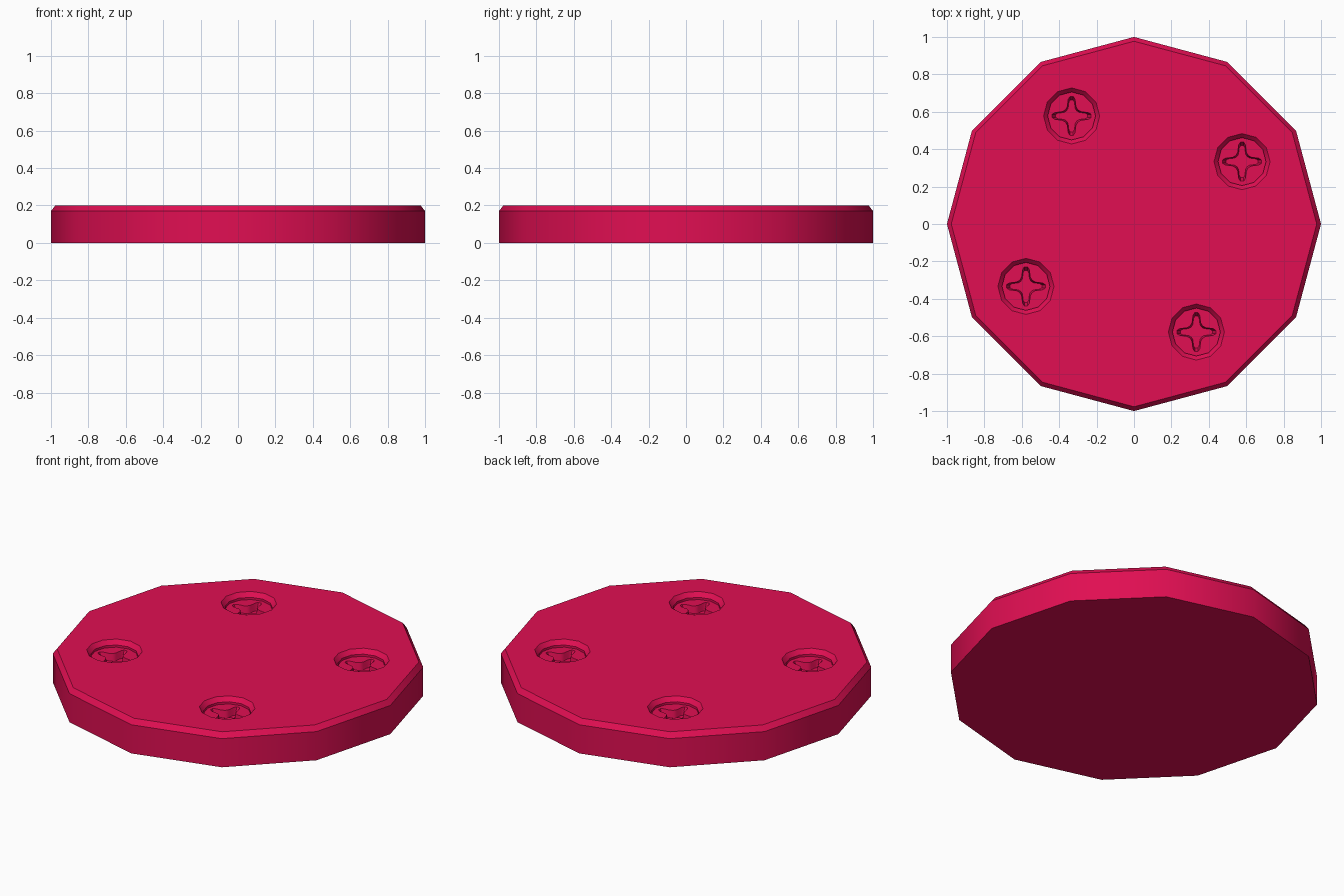
import bpy, bmesh, math

if "Cube" in bpy.data.objects:
    bpy.data.objects.remove(bpy.data.objects["Cube"])

SIDES = 12


def circle(r, n=SIDES):
    return [(r * math.cos(2 * math.pi * i / n), r * math.sin(2 * math.pi * i / n)) for i in range(n)]


def loft(name, outline, levels, places=((0, 0),)):
    """Closed solid through scaled copies of an outline; levels go bottom to top."""
    bm = bmesh.new()
    for px, py in places:
        rings = [[bm.verts.new((px + x * s, py + y * s, z)) for x, y in outline] for s, z in levels]
        n = len(outline)
        bm.faces.new(rings[0][::-1])
        bm.faces.new(rings[-1])
        for a, b in zip(rings, rings[1:]):
            for i in range(n):
                j = (i + 1) % n
                bm.faces.new((a[i], a[j], b[j], b[i]))
    bmesh.ops.recalc_face_normals(bm, faces=bm.faces)
    mesh = bpy.data.meshes.new(name)
    bm.to_mesh(mesh)
    bm.free()
    ob = bpy.data.objects.new(name, mesh)
    bpy.context.collection.objects.link(ob)
    return ob


def carve(target, cutter):
    mod = target.modifiers.new(cutter.name, 'BOOLEAN')
    mod.operation = 'DIFFERENCE'
    mod.solver = 'EXACT'
    mod.object = cutter
    bpy.context.view_layer.objects.active = target
    bpy.ops.object.modifier_apply(modifier=mod.name)
    bpy.data.objects.remove(cutter)


# twelve-sided plate with a chamfered top rim
plate = loft("round_plate", circle(1), [(1, 0), (1, 0.17), (0.977, 0.2)])

# four screw positions, a quarter turn apart
spots = [(0.667 * math.cos(math.radians(a)), 0.667 * math.sin(math.radians(a)))
         for a in (30, 120, 210, 300)]

# chamfered round pockets
carve(plate, loft("pocket_cutter", circle(1),
                  [(0.128, 0.162), (0.128, 0.175), (0.194, 0.25)], spots))

# tapered cross slots in the pocket floors
arm = [(.104, -.009), (.104, .009), (.09, .018), (.05, .023),
       (.033, .033), (.023, .05), (.018, .09)]
cross = []
for q in range(4):
    for x, y in arm:
        for _ in range(q):
            x, y = -y, x
        cross.append((x, y))
carve(plate, loft("cross_cutter", cross, [(0.82, 0.12), (1, 0.162), (1.03, 0.17)], spots))

# finish
mat = bpy.data.materials.new("crimson")
mat.diffuse_color = (0.75, 0.0045, 0.085, 1)
mat.use_nodes = True
mat.node_tree.nodes["Principled BSDF"].inputs["Base Color"].default_value = mat.diffuse_color
plate.data.materials.clear()
plate.data.materials.append(mat)
bpy.ops.object.select_all(action='DESELECT')
plate.select_set(True)
bpy.context.view_layer.objects.active = plate
bpy.ops.object.shade_smooth_by_angle(angle=math.radians(33))
